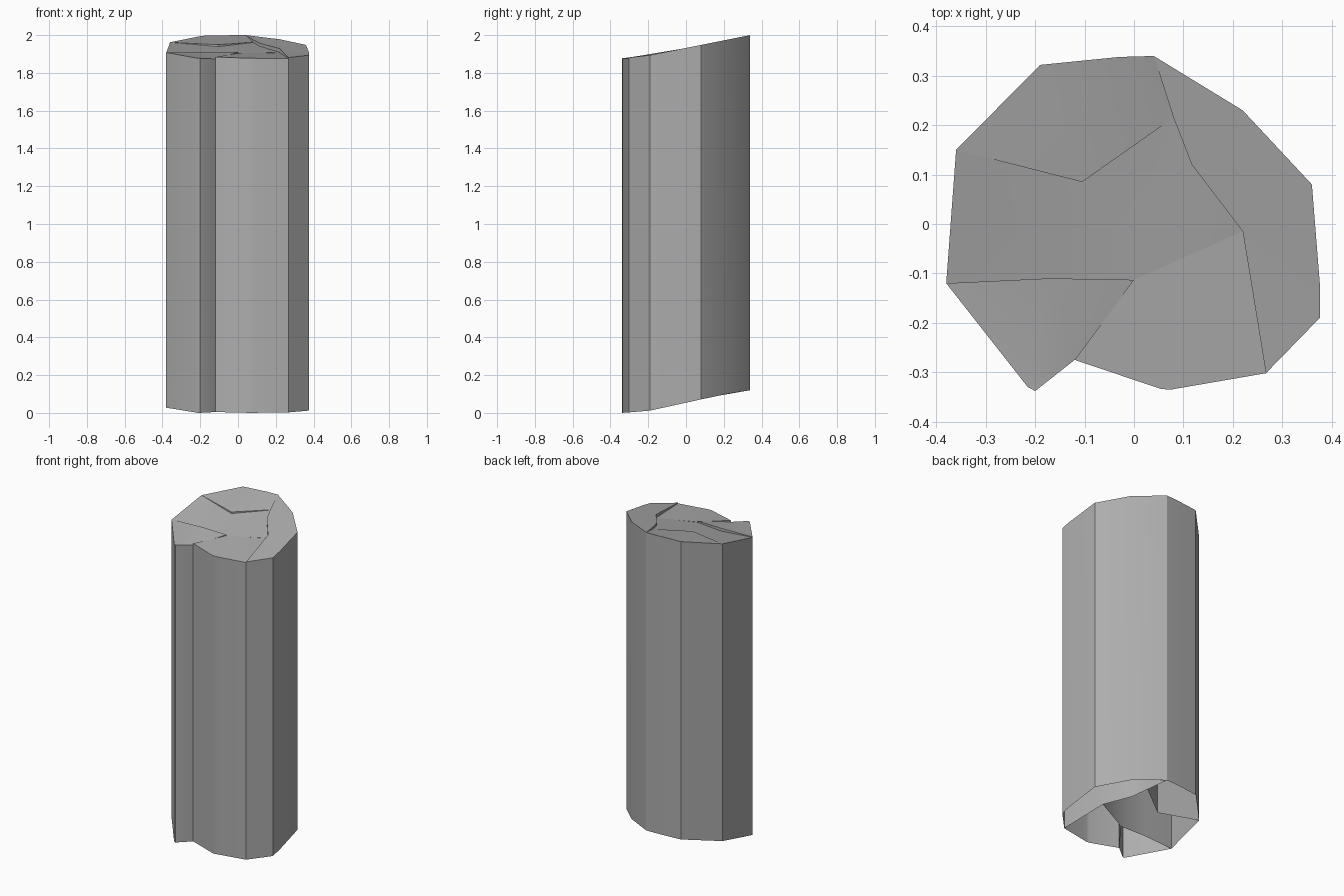
import bpy, bmesh, math

if "Cube" in bpy.data.objects:
    bpy.data.objects.remove(bpy.data.objects["Cube"])

# shared corner points of the bundled columns (plan view)
N, NE, SE = (0.04, 0.34), (0.08, 0.215), (0.22, -0.015)
MID, BEND = (-0.105, 0.085), (0.117, 0.12)
W, SW, S, HUB = (-0.36, 0.15), (-0.38, -0.12), (-0.12, -0.275), (0.0, -0.113)
KINK, FOOT = (-0.17, -0.11), (0.267, -0.302)

stone = bpy.data.materials.new("dark_stone")
stone.diffuse_color = (0.42, 0.42, 0.42, 1)
stone.use_nodes = True
stone.node_tree.nodes["Principled BSDF"].inputs["Base Color"].default_value = stone.diffuse_color


def lerp_profile(profile, y):
    for (y0, z0), (y1, z1) in zip(profile, profile[1:]):
        if y <= y1:
            return z0 + (z1 - z0) * (y - y0) / (y1 - y0)
    return profile[-1][1]


TOP = [(-0.34, 1.877), (-0.2, 1.892), (0.34, 2.0)]
BOTTOM = [(-0.34, 0.0), (-0.2, 0.01), (0.2, 0.098), (0.34, 0.12)]


def column(name, outline, dips={}):
    """Prism with slanted top and open, slanted base; dips lower single top corners."""
    bm = bmesh.new()
    low = [bm.verts.new((x, y, lerp_profile(BOTTOM, y))) for x, y in outline]
    high = [bm.verts.new((p[0], p[1], lerp_profile(TOP, p[1]) - dips.get(p, 0)))
            for p in outline]
    n = len(outline)
    for i in range(n):
        j = (i + 1) % n
        bm.faces.new((low[i], low[j], high[j], high[i]))
    cap = bm.faces.new(high)
    cap.normal_update()
    if cap.normal.z < 0:
        bmesh.ops.reverse_faces(bm, faces=bm.faces[:])
    bmesh.ops.triangulate(bm, faces=[cap])
    mesh = bpy.data.meshes.new(name)
    bm.to_mesh(mesh)
    bm.free()
    mesh.materials.append(stone)
    obj = bpy.data.objects.new(name, mesh)
    bpy.context.collection.objects.link(obj)
    bpy.ops.object.select_all(action='DESELECT')
    obj.select_set(True)
    bpy.context.view_layer.objects.active = obj
    bpy.ops.object.shade_smooth_by_angle(angle=math.radians(30))


# right-hand column, the tallest
column("east_column", [N, NE, BEND, SE, FOOT, (0.376, -0.19), (0.376, -0.12),
                       (0.36, 0.08), (0.22, 0.23)])
# back left column
column("north_west_column", [N, (-0.03, 0.338), (-0.19, 0.322), W, MID, NE],
       {NE: 0.012})
# central column running to the left side, slightly sunken
column("middle_column", [MID, W, SW, KINK, HUB, SE, BEND, NE],
       {SE: 0.02, BEND: 0.015, NE: 0.014, MID: 0.01, KINK: 0.018, SW: 0.003, HUB: 0.008})
# front left wedge
column("south_west_column", [SW, (-0.215, -0.33), (-0.2, -0.338), S, HUB, KINK],
       {S: 0.01})
# front column
column("south_column", [HUB, S, (0.055, -0.334), (0.075, -0.335), FOOT, SE],
       {SE: 0.022, HUB: 0.006, FOOT: 0.004})
